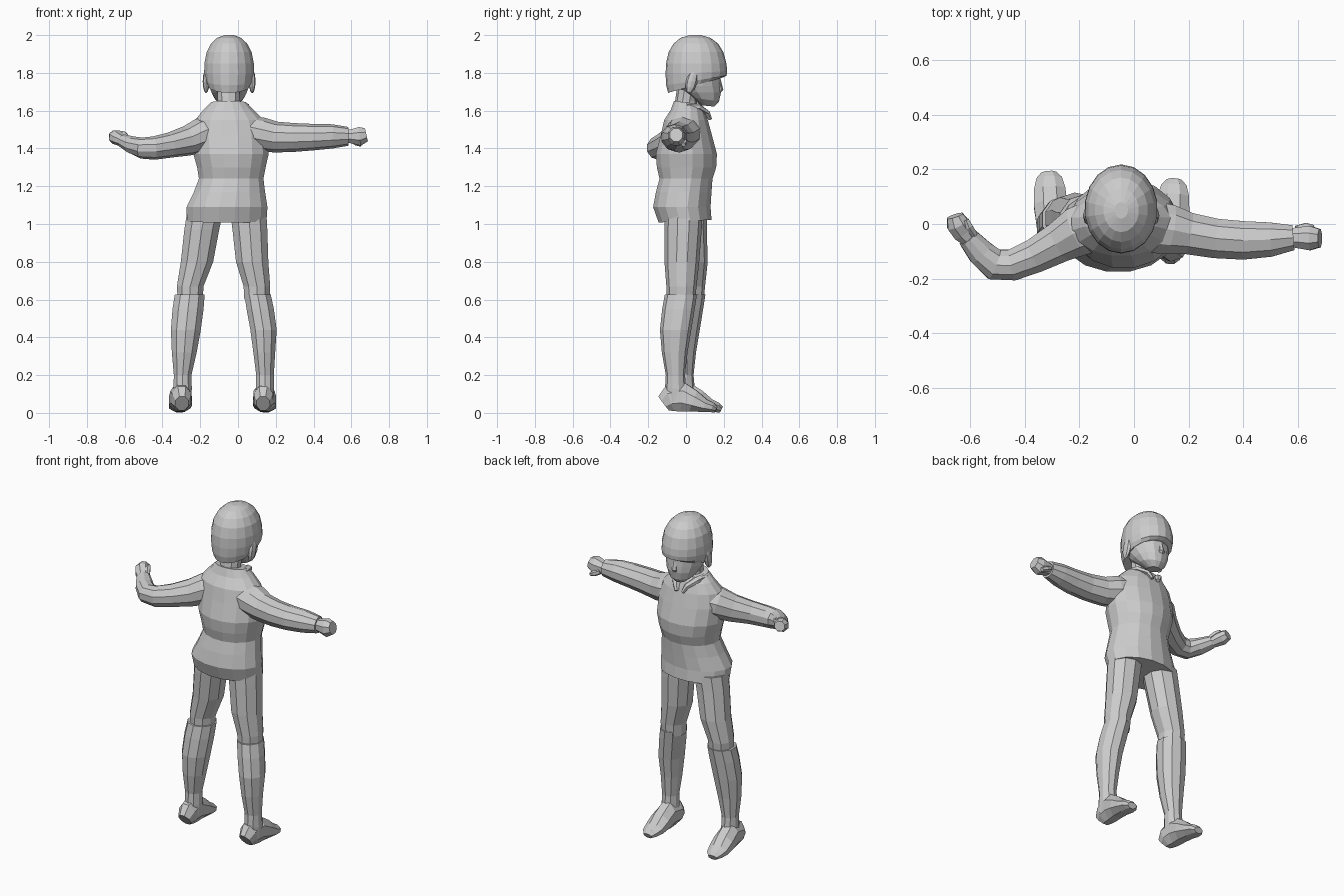
import bpy, bmesh, math
from mathutils import Vector, Matrix


def skin(name, loops):
    """Bridge a list of equal-length point loops and cap both ends."""
    bm = bmesh.new()
    rows = [[bm.verts.new(p) for p in loop] for loop in loops]
    n = len(rows[0])
    for r, s in zip(rows, rows[1:]):
        for i in range(n):
            j = (i + 1) % n
            bm.faces.new((r[i], r[j], s[j], s[i]))
    bm.faces.new(rows[0])
    bm.faces.new(rows[-1])
    bmesh.ops.recalc_face_normals(bm, faces=bm.faces)
    me = bpy.data.meshes.new(name)
    bm.to_mesh(me)
    bm.free()
    ob = bpy.data.objects.new(name, me)
    bpy.context.collection.objects.link(ob)
    return ob


def stack(name, rings, n=12):
    """Horizontal rings: z, centre x, centre y, half x, half y, tilt along y."""
    loops = []
    for z, cx, cy, hx, hy, *tilt in rings:
        k = tilt[0] if tilt else 0
        loop = []
        for i in range(n):
            a = 2 * math.pi * (i + 0.5) / n
            dy = hy * math.sin(a)
            loop.append((cx + hx * math.cos(a), cy + dy, z + k * dy))
        loops.append(loop)
    return skin(name, loops)


def tube(name, rings, n=8):
    """Rings across a path: x, y, z, half width, half height."""
    pts = [Vector(r[:3]) for r in rings]
    loops = []
    for k, r in enumerate(rings):
        t = (pts[min(k + 1, len(pts) - 1)] - pts[max(k - 1, 0)]).normalized()
        side = t.cross(Vector((0, 0, 1))).normalized()
        up = side.cross(t)
        loops.append([pts[k] + side * r[3] * math.cos(a) + up * r[4] * math.sin(a)
                      for a in (2 * math.pi * (i + 0.5) / n for i in range(n))])
    return skin(name, loops)


def ball(name, loc, size, rot=0.0):
    bm = bmesh.new()
    bmesh.ops.create_uvsphere(bm, u_segments=8, v_segments=6, radius=1)
    bm.transform(Matrix.Translation(loc) @ Matrix.Rotation(rot, 4, 'X')
                 @ Matrix.Diagonal((*size, 1)))
    me = bpy.data.meshes.new(name)
    bm.to_mesh(me)
    bm.free()
    ob = bpy.data.objects.new(name, me)
    bpy.context.collection.objects.link(ob)


CX = -0.047  # head centre line

# hair cap, lower edge tilted down toward the nape
stack("hair_cap", [
    (2.0, CX, .05, .025, .03), (1.985, CX, .05, .065, .08), (1.955, CX, .052, .097, .118),
    (1.91, CX, .053, .121, .145), (1.85, CX, .054, .133, .16), (1.80, CX, .055, .134, .163, .06),
    (1.76, CX, .055, .127, .16, .16), (1.735, CX, .05, .115, .145, .28)], 18)

# face and jaw
stack("face", [
    (1.84, CX, .05, .12, .14), (1.77, CX, .055, .116, .128), (1.73, CX, .065, .108, .12),
    (1.695, CX, .085, .095, .1), (1.66, CX, .1, .075, .075, -.15), (1.625, CX, .115, .035, .035, -.1)], 14)
stack("nose", [(1.765, CX, .172, .01, .012), (1.71, CX, .18, .02, .018),
               (1.695, CX, .172, .016, .012)], 6)
for s, side in ((1, "right"), (-1, "left")):
    ball("ear_" + side, (CX + s * .122, .03, 1.755), (.018, .03, .065), -.25)

# neck
stack("neck", [(1.58, -.05, .0, .066, .062), (1.65, -.05, .0, .06, .058),
               (1.76, -.05, .02, .065, .062)], 10)

# loose pullover, cinched at the waist and flaring over the hips
stack("pullover", [
    (1.642, -.05, .005, .095, .07, -.15), (1.605, -.05, .008, .135, .09),
    (1.55, -.046, .0, .185, .118), (1.47, -.042, .002, .205, .138),
    (1.37, -.037, .002, .203, .165), (1.30, -.035, .003, .185, .16),
    (1.24, -.036, .0, .174, .143), (1.17, -.045, -.012, .192, .15),
    (1.09, -.058, -.022, .218, .155), (1.015, -.06, -.005, .215, .143, .05)], 16)

# collar flaps at the throat
for s, side in ((1, "right"), (-1, "left")):
    tube("collar_flap_" + side, [
        (CX + s * .085, .0, 1.625, .025, .018), (CX + s * .07, .065, 1.62, .026, .018),
        (CX + s * .035, .11, 1.59, .022, .014), (CX + s * .02, .128, 1.555, .012, .01)], 6)

# sleeves and hands
tube("sleeve_right", [
    (.06, -.01, 1.49, .1, .085), (.13, -.02, 1.475, .095, .088), (.2, -.035, 1.46, .08, .082),
    (.3, -.053, 1.458, .076, .076), (.4, -.06, 1.46, .074, .07), (.5, -.057, 1.464, .066, .064),
    (.583, -.05, 1.464, .048, .05)], 10)
tube("hand_right", [
    (.56, -.05, 1.464, .034, .036), (.6, -.05, 1.464, .042, .04),
    (.645, -.052, 1.464, .048, .054), (.68, -.052, 1.472, .036, .038)])
tube("thumb_right", [(.595, -.02, 1.45, .016, .016), (.63, -.012, 1.432, .018, .018),
                     (.655, -.014, 1.42, .012, .012)], 6)
tube("sleeve_left", [
    (-.13, -.0, 1.49, .1, .085), (-.2, -.025, 1.47, .095, .09), (-.27, -.065, 1.44, .078, .08),
    (-.36, -.115, 1.418, .066, .067), (-.445, -.15, 1.402, .06, .062), (-.51, -.148, 1.402, .06, .056),
    (-.56, -.105, 1.418, .052, .047), (-.607, -.05, 1.44, .04, .036)], 10)
tube("hand_left", [
    (-.6, -.06, 1.435, .03, .032), (-.625, -.03, 1.448, .042, .034),
    (-.645, .0, 1.46, .044, .04), (-.655, .03, 1.467, .032, .03)])
tube("thumb_left", [(-.585, -.04, 1.455, .015, .015), (-.605, -.01, 1.475, .017, .017),
                    (-.615, .015, 1.48, .012, .012)], 6)

# legs: centre x at hip, mid thigh, knee, calf, ankle, foot and y offset, width scale
legs = (("right", (.055, .075, .1, .135, .143, .136), 0, .95, .1),
        ("left", (-.175, -.217, -.253, -.276, -.293, -.3), .045, 1.08, -.1))
for side, (hip, mid, knee, calf, ankle, foot), dy, w, toe in legs:
    stack("trouser_" + side, [
        (1.06, hip, -.012 + dy * .5, .1, .1), (.97, hip + (mid - hip) * .4, -.015 + dy * .6, .097, .098),
        (.8, mid, -.022 + dy, .09, .092), (.67, knee, -.024 + dy, .074, .08),
        (.6, knee, -.026 + dy, .07, .075)], 10)
    stack("boot_shaft_" + side, [
        (.628, knee + (calf - knee) * .1, -.027 + dy, .077 * w, .085),
        (.55, knee + (calf - knee) * .5, -.04 + dy, .08 * w, .086),
        (.44, calf, -.055 + dy, .077 * w, .083), (.32, (calf + ankle) / 2, -.06 + dy, .064 * w, .068),
        (.2, ankle, -.056 + dy, .049, .051), (.13, ankle, -.055 + dy, .051, .056),
        (.06, foot, -.053 + dy, .055, .06)], 10)
    tube("boot_foot_" + side, [
        (foot + toe * (y + .06) * .5, y + dy * .6, h, a, h) for y, h, a in
        ((-.118, .05, .038), (-.085, .075, .055), (-.02, .085, .06), (.04, .062, .066),
         (.1, .038, .062), (.14, .028, .05), (.16, .018, .03))], 8)
